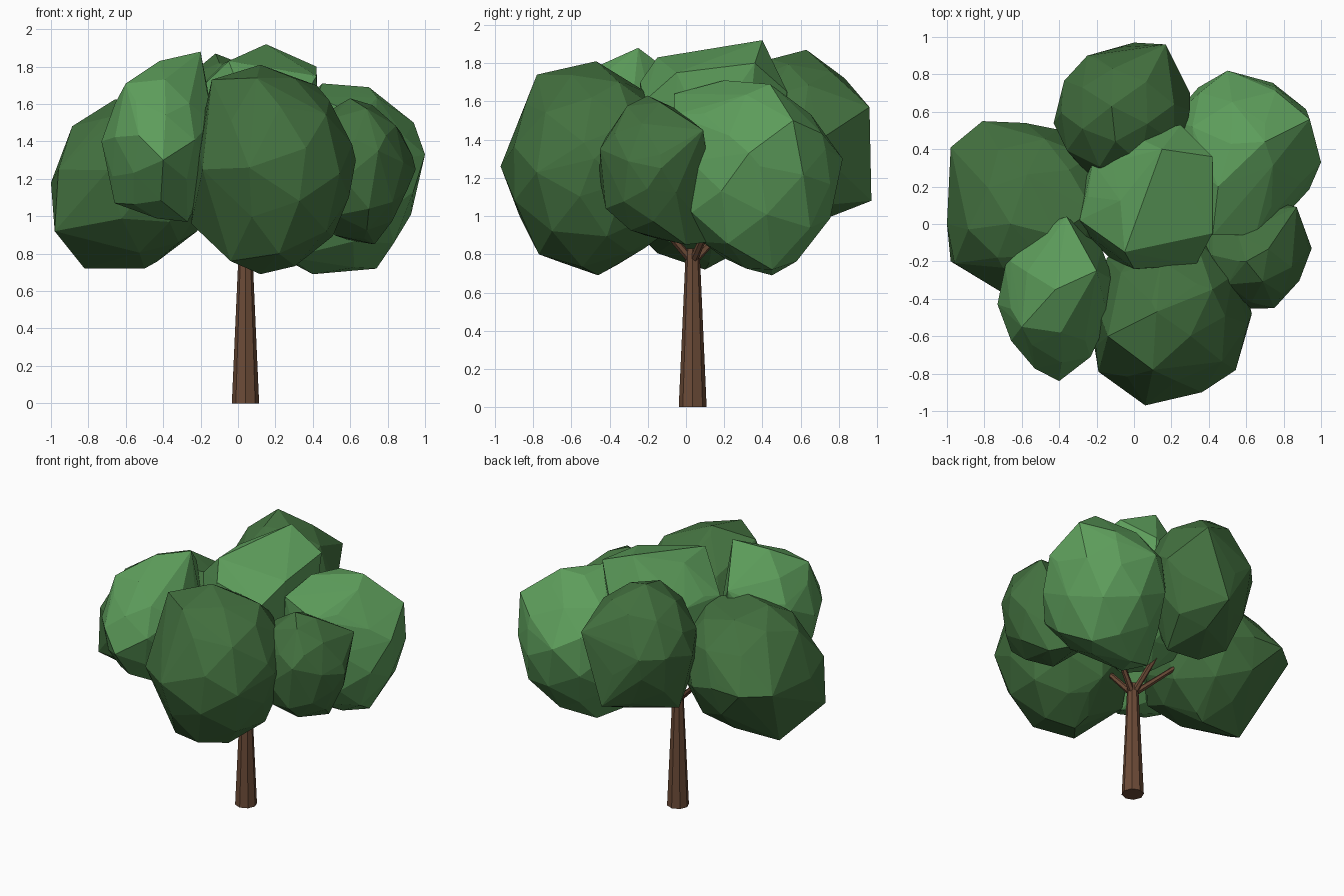
import bpy, bmesh, random
from mathutils import Vector, Euler

default = bpy.data.objects.get("Cube")
if default:
    bpy.data.objects.remove(default, do_unlink=True)

rng = random.Random(4)


def make_material(name, colour):
    mat = bpy.data.materials.new(name)
    mat.use_nodes = True
    mat.diffuse_color = (*colour, 1)
    shader = mat.node_tree.nodes["Principled BSDF"]
    shader.inputs["Base Color"].default_value = (*colour, 1)
    shader.inputs["Roughness"].default_value = 0.9
    return mat


light_green = make_material("light green leaves", (0.11, 0.34, 0.105))
dark_green = make_material("dark green leaves", (0.056, 0.165, 0.05))
brown = make_material("brown bark", (0.15, 0.07, 0.038))


def add_object(name, bm, material):
    bmesh.ops.recalc_face_normals(bm, faces=bm.faces[:])
    mesh = bpy.data.meshes.new(name)
    bm.to_mesh(mesh)
    bm.free()
    mesh.materials.append(material)
    obj = bpy.data.objects.new(name, mesh)
    bpy.context.collection.objects.link(obj)


def leaf_clump(name, material, centre, radii, corners):
    """Faceted convex clump: a roughened ellipsoid stretched over corner points."""
    source = bmesh.new()
    bmesh.ops.create_icosphere(source, subdivisions=2, radius=1)
    turn = Euler([rng.uniform(0, 3) for _ in range(3)]).to_matrix()
    points = [Vector(corner) for corner in corners]
    for vert in source.verts:
        offset = (turn @ vert.co) * rng.uniform(0.93, 1.01)
        points.append(Vector([c + o * r for c, o, r in zip(centre, offset, radii)]))
    source.free()
    bm = bmesh.new()
    for point in points:
        bm.verts.new(point)
    bmesh.ops.convex_hull(bm, input=bm.verts[:])
    loose = [v for v in bm.verts if not v.link_faces]
    bmesh.ops.delete(bm, geom=loose, context="VERTS")
    add_object(name, bm, material)


def tapered_limb(name, start, end, r_start, r_end, sides):
    """Tapered prism running between two points."""
    start, end = Vector(start), Vector(end)
    axis = end - start
    bm = bmesh.new()
    bmesh.ops.create_cone(bm, cap_ends=True, segments=sides, radius1=r_start,
                          radius2=r_end, depth=axis.length)
    turn = axis.to_track_quat("Z", "Y")
    for vert in bm.verts:
        vert.co = turn @ vert.co + (start + end) / 2
    add_object(name, bm, brown)


# Leaf clumps
leaf_clump("front_clump", dark_green, (0.2, -0.48, 1.25), (0.44, 0.48, 0.54),
           [(0.06, -0.97, 1.26), (0.12, -0.47, 1.81), (-0.14, -0.6, 1.73),
            (0.63, -0.48, 1.3), (0.12, -0.46, 0.69), (0.42, -0.35, 1.7),
            (-0.25, -0.42, 0.96), (0.1, -0.78, 1.74), (0.2, -0.22, 0.83),
            (-0.19, -0.79, 1.25), (-0.04, -0.66, 0.76), (0.22, -0.77, 0.8)])
leaf_clump("front_right_clump", light_green, (-0.42, -0.38, 1.38), (0.31, 0.42, 0.41),
           [(-0.2, -0.25, 1.88), (-0.4, -0.84, 1.3), (-0.73, -0.43, 1.4),
            (-0.27, -0.45, 0.97), (-0.36, 0.04, 1.66), (-0.6, -0.55, 1.71),
            (-0.42, -0.35, 1.83), (-0.66, -0.4, 1.07), (-0.11, -0.3, 1.4),
            (-0.66, -0.2, 1.55)])
leaf_clump("right_clump", dark_green, (-0.55, 0.06, 1.2), (0.43, 0.48, 0.46),
           [(-1, 0, 1.18), (-0.98, 0.41, 1.2), (-0.98, -0.2, 0.92),
            (-0.82, 0.1, 0.72), (-0.5, 0.1, 0.72), (-0.81, 0.55, 1.2),
            (-0.24, 0.12, 0.91), (-0.24, 0.36, 1.4), (-0.42, -0.06, 1.63),
            (-0.58, 0.54, 1.2), (-0.73, -0.18, 1.52), (-0.96, -0.21, 1.25),
            (-0.22, 0.07, 1.58)])
leaf_clump("back_clump", dark_green, (-0.06, 0.58, 1.4), (0.36, 0.38, 0.45),
           [(-0.12, 0.63, 1.87), (0.17, 0.96, 1.57), (0, 0.97, 1.08),
            (-0.43, 0.54, 1.4), (0.3, 0.7, 1.4), (-0.2, 0.42, 0.94),
            (0.05, 0.4, 0.93), (-0.25, 0.9, 1.45), (-0.38, 0.74, 1.45),
            (-0.33, 0.55, 1)])
leaf_clump("back_left_clump", light_green, (0.57, 0.37, 1.2), (0.42, 0.44, 0.5),
           [(0.5, 0.82, 1.3), (0.94, 0.56, 1.5), (1, 0.33, 1.33),
            (0.4, 0.45, 0.69), (0.74, 0.45, 0.72), (0.42, -0.06, 1.64),
            (0.7, 0.44, 1.69), (0.27, 0.2, 0.78), (0.45, 0.2, 1.71),
            (0.65, -0.06, 1.53), (0.12, 0.28, 0.84), (0.76, 0.73, 1.35)])
leaf_clump("left_clump", dark_green, (0.62, -0.17, 1.25), (0.32, 0.29, 0.38),
           [(0.95, -0.13, 1.25), (0.75, -0.45, 1.35), (0.6, -0.2, 1.63),
            (0.87, 0.09, 1.45), (0.73, 0, 0.85), (0.6, 0.17, 0.87),
            (0.7, -0.42, 1.04)])
leaf_clump("top_clump", light_green, (0.07, 0.13, 1.38), (0.37, 0.39, 0.49),
           [(0.15, 0.4, 1.92), (0.42, 0.36, 1.8), (0.42, -0.05, 1.75),
            (-0.05, -0.15, 1.83), (-0.29, 0.02, 1.6), (0.25, 0.53, 1.65),
            (0.33, -0.22, 1.6), (-0.22, 0.33, 1.6), (0.02, 0.46, 1.7),
            (0, -0.24, 1.7)])

# Trunk and the branches that reach into the clumps
tapered_limb("trunk", (0.04, 0.035, 0), (0.04, 0.035, 0.83), 0.073, 0.036, 8)
fork = (0.04, 0.035, 0.76)
branch_ends = {
    "front_branch": (0.1, -0.22, 1.06),
    "right_branch": (-0.25, 0.17, 1.03),
    "back_branch": (-0.01, 0.33, 1.08),
    "left_branch": (0.28, 0.14, 1),
}
for branch, tip in branch_ends.items():
    tapered_limb(branch, fork, tip, 0.022, 0.016, 6)
